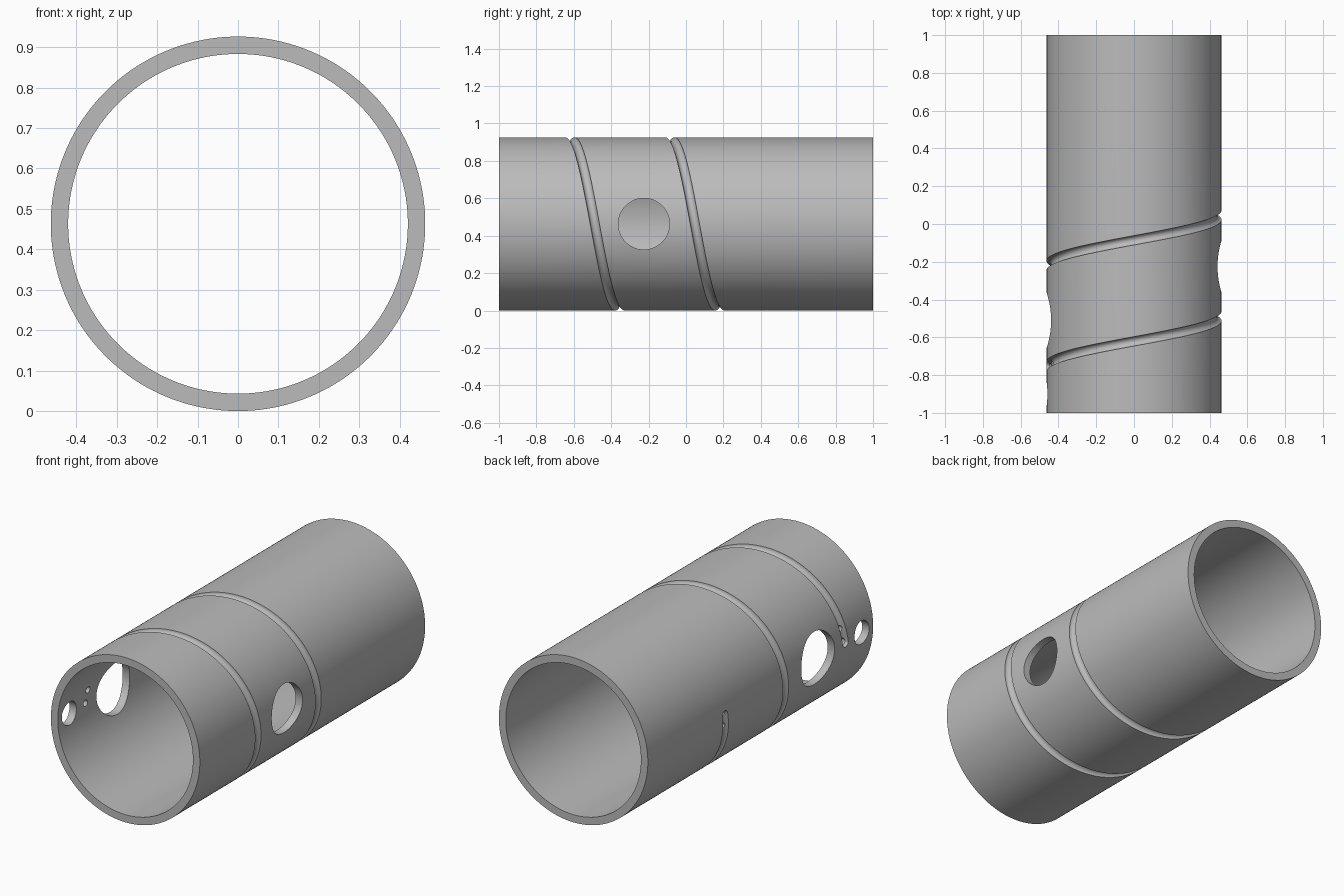
import bpy, bmesh
from math import pi, sin, cos, sqrt
from mathutils import Vector, Matrix

if "Cube" in bpy.data.objects:
    bpy.data.objects.remove(bpy.data.objects["Cube"])

R_OUT, R_IN, HALF = 0.463, 0.42, 1.0
MID = R_OUT                                   # height of the tube axis
START, PITCH, TURNS = -0.755, 0.535, 2        # helical groove along y
GROOVE_R = 0.025
SEGS = 160

grey = bpy.data.materials.new("grey")
grey.diffuse_color = (0.5, 0.5, 0.5, 1)
grey.use_nodes = True
grey.node_tree.nodes["Principled BSDF"].inputs["Base Color"].default_value = grey.diffuse_color


def make_object(name, bm):
    bmesh.ops.recalc_face_normals(bm, faces=bm.faces[:])
    mesh = bpy.data.meshes.new(name)
    bm.to_mesh(mesh)
    bm.free()
    mesh.materials.append(grey)
    obj = bpy.data.objects.new(name, mesh)
    bpy.context.collection.objects.link(obj)
    return obj


def groove_point(a, radius=R_OUT):
    return Vector((-radius * cos(a), START + PITCH * a / (2 * pi),
                   MID + radius * sin(a)))


# Tube: a rectangular wall section turned about the y axis
def tube():
    bm = bmesh.new()
    section = [(R_OUT, -HALF), (R_OUT, HALF), (R_IN, HALF), (R_IN, -HALF)]
    rings = [[bm.verts.new((r * cos(2 * pi * i / SEGS), y,
                            MID + r * sin(2 * pi * i / SEGS)))
              for r, y in section] for i in range(SEGS)]
    for i in range(SEGS):
        a, b = rings[i], rings[(i + 1) % SEGS]
        for k in range(4):
            m = (k + 1) % 4
            bm.faces.new((a[k], a[m], b[m], b[k]))
    return make_object("tube", bm)


# Groove cutter: round bar swept along the helix, with domed ends
def groove_cutter():
    bm = bmesh.new()
    end = 2 * pi * TURNS
    steps = SEGS * TURNS
    path = [(end * i / steps, 1.0) for i in range(steps + 1)]
    dome = [(d * GROOVE_R / R_OUT, sqrt(1 - d * d)) for d in (0.4, 0.7, 0.9, 0.98)]
    path = [(-d, s) for d, s in reversed(dome)] + path + [(end + d, s) for d, s in dome]
    sides, rings = 16, []
    for a, s in path:
        p = groove_point(a)
        radial = Vector((-cos(a), 0, sin(a)))
        tangent = Vector((R_OUT * sin(a), PITCH / (2 * pi), R_OUT * cos(a))).normalized()
        across = tangent.cross(radial)
        rings.append([bm.verts.new(p + GROOVE_R * s * (
            radial * cos(2 * pi * (k + 0.5) / sides)
            + across * sin(2 * pi * (k + 0.5) / sides))) for k in range(sides)])
    for r, q in zip(rings, rings[1:]):
        for k in range(sides):
            m = (k + 1) % sides
            bm.faces.new((r[k], r[m], q[m], q[k]))
    bm.faces.new(rings[0])
    bm.faces.new(rings[-1])
    return make_object("groove_cutter", bm)


# Hole cutter: cylinder pointing outward through the wall at one spot
def hole_cutter(name, point, radius, segs):
    bm = bmesh.new()
    axis = Vector((point.x, 0, point.z - MID)).normalized()
    turn = axis.to_track_quat('Z', 'Y').to_matrix().to_4x4()
    bmesh.ops.create_cone(bm, cap_ends=True, segments=segs, radius1=radius,
                          radius2=radius, depth=0.3,
                          matrix=Matrix.Translation(point) @ turn)
    return make_object(name, bm)


body = tube()
cutters = [groove_cutter()]

# Side windows and the small front hole: side, y, radius
for side, y, r in ((1, -0.225, 0.137), (-1, -0.51, 0.148), (-1, -0.90, 0.065)):
    cutters.append(hole_cutter("window_cutter", Vector((side * 0.44, y, MID)), r, 48))

# Pairs of tiny holes drilled at both ends of the groove
for a in (0, 0.17, 2 * pi * TURNS - 0.17, 2 * pi * TURNS):
    cutters.append(hole_cutter("pin_hole_cutter", groove_point(a, 0.44), 0.018, 20))

bpy.context.view_layer.objects.active = body
body.select_set(True)
for c in cutters:
    c.hide_render = True
    mod = body.modifiers.new("cut", 'BOOLEAN')
    mod.operation, mod.solver, mod.object = 'DIFFERENCE', 'EXACT', c
    bpy.ops.object.modifier_apply(modifier=mod.name)
for c in cutters:
    bpy.data.objects.remove(c)

bpy.ops.object.shade_smooth_by_angle(angle=0.5)
